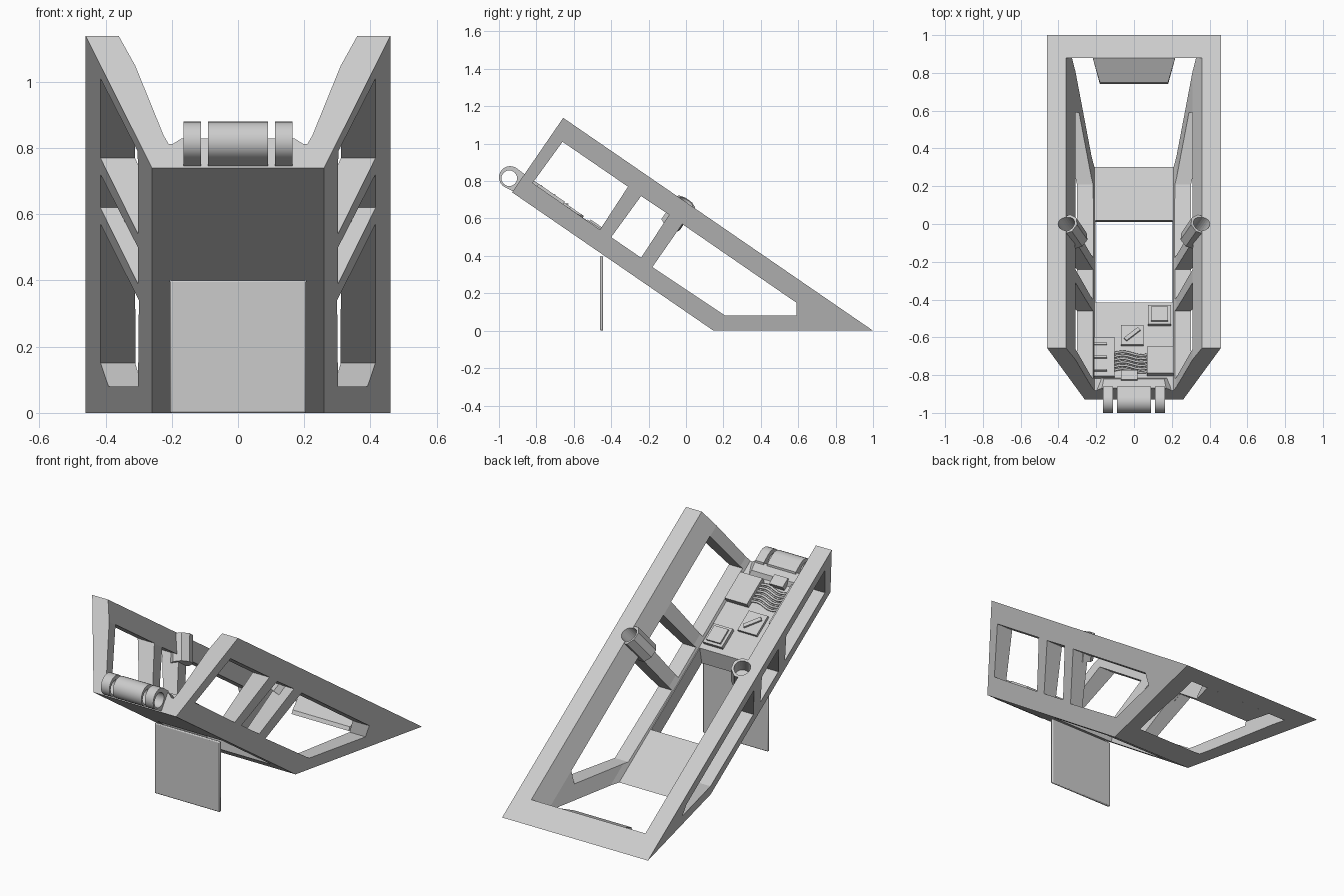
import bpy, bmesh, math
from mathutils import Vector, Matrix

if "Cube" in bpy.data.objects:
    bpy.data.objects.remove(bpy.data.objects["Cube"])

grey = bpy.data.materials.new("light_grey")
grey.use_nodes = True
grey.diffuse_color = (0.6, 0.6, 0.6, 1)
grey.node_tree.nodes["Principled BSDF"].inputs["Base Color"].default_value = (0.6, 0.6, 0.6, 1)

# Slanted frame: u runs down the slope to the back, v is normal to it
ORIGIN = Vector((0, -0.93, 0.74))
ALONG = Vector((0, 0.824, -0.566))
NORMAL = Vector((0, 0.566, 0.824))
DEPTH, FLOOR = 0.483, 0.088


def slope(x, u, v):
    return ORIGIN + Vector((x, 0, 0)) + ALONG * u + NORMAL * v


def u_of(y, v):
    return (y - ORIGIN.y - v * NORMAL.y) / ALONG.y


def finish(bm, name):
    bmesh.ops.recalc_face_normals(bm, faces=bm.faces)
    mesh = bpy.data.meshes.new(name)
    bm.to_mesh(mesh)
    bm.free()
    obj = bpy.data.objects.new(name, mesh)
    mesh.materials.append(grey)
    bpy.context.collection.objects.link(obj)
    return obj


def loft(name, ring_a, ring_b):
    bm = bmesh.new()
    a = [bm.verts.new(p) for p in ring_a]
    b = [bm.verts.new(p) for p in ring_b]
    n = len(a)
    bm.faces.new(a)
    bm.faces.new(b[::-1])
    for i in range(n):
        bm.faces.new((a[i], b[i], b[(i + 1) % n], a[(i + 1) % n]))
    return finish(bm, name)


def side_prism(name, profile, x0, x1):
    return loft(name, [(x0, y, z) for y, z in profile], [(x1, y, z) for y, z in profile])


def floor_box(name, x, y, w, l, h, turn=0, base=FLOOR):
    # Box lying on the sloped floor; w and l are its sizes across and along
    u = u_of(y, FLOOR)
    c, s = math.cos(turn), math.sin(turn)
    corners = [(p * w / 2, q * l / 2) for p, q in ((-1, -1), (1, -1), (1, 1), (-1, 1))]
    flat = [(x + p * c - q * s, u + p * s + q * c) for p, q in corners]
    return loft(name, [slope(p, q, base - 0.01) for p, q in flat], [slope(p, q, base + h) for p, q in flat])


def rod(name, start, end, radius, sides):
    axis = end - start
    bm = bmesh.new()
    turn = axis.to_track_quat("Z", "Y").to_matrix().to_4x4()
    bmesh.ops.create_cone(bm, cap_ends=True, segments=sides, radius1=radius, radius2=radius,
                          depth=axis.length, matrix=Matrix.Translation((start + end) / 2) @ turn)
    return finish(bm, name)


def combine(obj, other, operation="DIFFERENCE"):
    mod = obj.modifiers.new("combine", "BOOLEAN")
    mod.operation, mod.solver, mod.object = operation, "EXACT", other
    bpy.context.view_layer.objects.active = obj
    bpy.ops.object.modifier_apply(modifier=mod.name)
    bpy.data.objects.remove(other)


def smooth(obj):
    bpy.ops.object.select_all(action="DESELECT")
    obj.select_set(True)
    bpy.context.view_layer.objects.active = obj
    bpy.ops.object.shade_smooth_by_angle(angle=math.radians(35))


# Main frame: slanted tub, flat on the ground at the back
outer = [(-0.26, 0), (0.26, 0), (0.46, DEPTH), (-0.46, DEPTH)]
frame = loft("frame", [slope(x, 0, v) for x, v in outer],
             [slope(x, u_of(0.147 if v == 0 else 1.0, v), v) for x, v in outer])

# Cavity, open at the front and through the ground face
half = [(0.21, FLOOR), (0.225, 0.12), (0.31, 0.374), (0.36, DEPTH), (0.365, 0.6)]
ring = half + [(-x, v) for x, v in half[::-1]]
cavity = loft("cavity_cutter", [slope(x, -0.1, v) for x, v in ring],
              [(x, 0.88, slope(0, u_of(0.88, v), v).z) for x, v in ring])
combine(frame, cavity)

# Floor opening
combine(frame, side_prism("opening_cutter", [(-0.455, 0.3), (-0.415, 0.5), (0.02, 0.2), (0, -0.05)], -0.205, 0.205))

# Side windows
windows = [
    [(-0.66, 1.01), (-0.31, 0.77), (-0.46, 0.54), (-0.82, 0.79)],
    [(-0.24, 0.72), (-0.09, 0.62), (-0.24, 0.39), (-0.40, 0.50)],
    [(-0.02, 0.57), (0.59, 0.15), (0.59, 0.08), (0.21, 0.08), (-0.18, 0.34)],
]
for profile in windows:
    combine(frame, side_prism("window_cutter", profile, -0.7, 0.7))

# Round sockets sunk into the top rails
for side in (-1, 1):
    u = u_of(0, DEPTH)
    combine(frame, rod("socket_boss", slope(side * 0.355, u, DEPTH - 0.002), slope(side * 0.3, u, 0.34), 0.06, 8), "UNION")
    combine(frame, rod("socket_cutter", slope(side * 0.375, u, DEPTH + 0.05), slope(side * 0.315, u, 0.38), 0.043, 24))

# Front hinge: three knuckles on a hollow barrel
HY, HZ, R = -0.94, 0.82, 0.06
arc = [(HY + R * math.cos(math.radians(a)), HZ + R * math.sin(math.radians(a))) for a in range(60, 250, 15)]
knuckle = arc + [(-0.925, 0.745), (-0.86, 0.79), (-0.86, 0.835)]
for name, x0, x1 in (("hinge_right", -0.165, -0.112), ("hinge_middle", -0.09, 0.09), ("hinge_left", 0.112, 0.165)):
    part = side_prism(name, knuckle, x0, x1)
    combine(part, rod("bore_cutter", Vector((-0.3, HY - 0.005, HZ - 0.005)), Vector((0.3, HY - 0.005, HZ - 0.005)), 0.042, 24))
    smooth(part)

# Raised lip behind the hinge
loft("front_lip", [slope(x, u, FLOOR - 0.01) for x, u in ((-0.21, 0), (0.21, 0), (0.18, 0.09), (-0.18, 0.09))],
     [slope(x, u, FLOOR + 0.02) for x, u in ((-0.17, 0), (0.17, 0), (0.16, 0.06), (-0.16, 0.06))])

# Support panel standing under the floor
panel = side_prism("support_panel", [(-0.459, 0), (-0.444, 0), (-0.444, 0.4), (-0.459, 0.4)], -0.205, 0.205)
bevel = panel.modifiers.new("bevel", "BEVEL")
bevel.width, bevel.segments = 0.005, 2
smooth(panel)

# Tapered tab inside the back rail
tab = side_prism("back_tab", [(0.885, 0.078), (0.75, 0.02), (0.74, 0.0), (0.885, 0.0)], -0.22, 0.22)
for v in tab.data.vertices:
    if v.co.y < 0.8:
        v.co.x *= 0.82

# Equipment on the floor
floor_box("corner_box", 0.135, -0.49, 0.12, 0.12, 0.02)
floor_box("corner_box_lid", 0.135, -0.49, 0.09, 0.09, 0.03)
floor_box("centre_box", -0.01, -0.595, 0.12, 0.125, 0.015)
floor_box("centre_box_bar", -0.01, -0.595, 0.1, 0.022, 0.025, 0.75)
floor_box("right_box", -0.158, -0.715, 0.11, 0.25, 0.025)
for y in (-0.65, -0.72, -0.79):
    floor_box("right_box_rib", -0.178, y, 0.07, 0.012, 0.032)
floor_box("left_box", 0.14, -0.735, 0.14, 0.17, 0.03)
floor_box("front_box", -0.025, -0.815, 0.085, 0.06, 0.03)

# Wavy cables between the boxes
for i in range(6):
    curve = bpy.data.curves.new("cable", "CURVE")
    curve.dimensions, curve.bevel_depth, curve.bevel_resolution = "3D", 0.007, 1
    spline = curve.splines.new("POLY")
    spline.points.add(8)
    for k, point in enumerate(spline.points):
        t = k / 8
        u = u_of(-0.69 - 0.018 * i, FLOOR) + 0.012 * math.sin(t * 6)
        point.co = (*slope(-0.11 + 0.19 * t, u, FLOOR + 0.007), 1)
    curve.materials.append(grey)
    bpy.context.collection.objects.link(bpy.data.objects.new("cable", curve))
